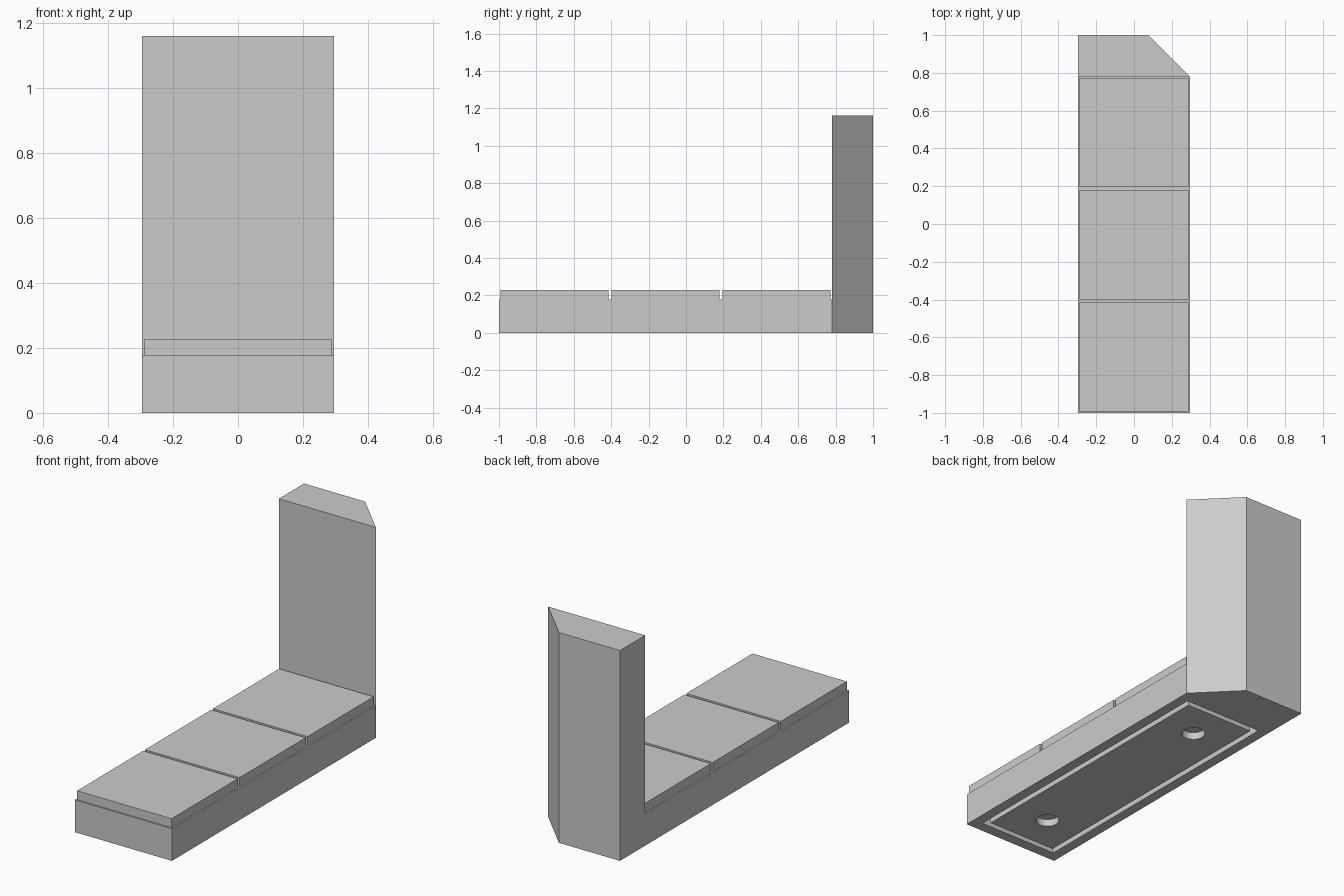
import bpy, bmesh

if "Cube" in bpy.data.objects:
    bpy.data.objects.remove(bpy.data.objects["Cube"], do_unlink=True)

HALF = 0.2965            # half width
BACK_Y = 0.78            # front face of the upright
BASE_H, TILE_H, TOP = 0.178, 0.05, 1.162
PITCH = (BACK_Y + 1) / 3
MID_Y = (BACK_Y - 1) / 2

grey = bpy.data.materials.new("plain grey")
grey.use_nodes = True
grey.diffuse_color = (0.6, 0.6, 0.6, 1)
grey.node_tree.nodes["Principled BSDF"].inputs["Base Color"].default_value = (0.6, 0.6, 0.6, 1)


def add_object(name, bm):
    bmesh.ops.recalc_face_normals(bm, faces=bm.faces)
    mesh = bpy.data.meshes.new(name)
    bm.to_mesh(mesh)
    bm.free()
    mesh.materials.append(grey)
    obj = bpy.data.objects.new(name, mesh)
    bpy.context.collection.objects.link(obj)
    return obj


def box(name, size, centre):
    bm = bmesh.new()
    bmesh.ops.create_cube(bm, size=1)
    bmesh.ops.scale(bm, vec=size, verts=bm.verts)
    bmesh.ops.translate(bm, vec=centre, verts=bm.verts)
    return add_object(name, bm)


def cylinder(name, radius, depth, centre):
    bm = bmesh.new()
    bmesh.ops.create_cone(bm, cap_ends=True, segments=48, radius1=radius,
                          radius2=radius, depth=depth)
    bmesh.ops.translate(bm, vec=centre, verts=bm.verts)
    return add_object(name, bm)


def cut(target, cutter):
    mod = target.modifiers.new("cut", 'BOOLEAN')
    mod.operation, mod.solver, mod.object = 'DIFFERENCE', 'EXACT', cutter
    bpy.context.view_layer.objects.active = target
    bpy.ops.object.modifier_apply(modifier=mod.name)
    bpy.data.objects.remove(cutter, do_unlink=True)


def raise_face(bm, face, height):
    geom = bmesh.ops.extrude_face_region(bm, geom=[face])["geom"]
    verts = [g for g in geom if isinstance(g, bmesh.types.BMVert)]
    bmesh.ops.translate(bm, vec=(0, 0, height), verts=verts)
    return next(g for g in geom if isinstance(g, bmesh.types.BMFace)), verts


# Base and upright: one footprint raised, then its back part raised again
bm = bmesh.new()
chamfer = 1 - BACK_Y
outline = [(-HALF, -1), (HALF, -1), (HALF, BACK_Y), (HALF - chamfer, 1),
           (-HALF, 1), (-HALF, BACK_Y)]
footprint = bm.faces.new([bm.verts.new((x, y, 0)) for x, y in outline])
top, verts = raise_face(bm, footprint, BASE_H)
if footprint.is_valid is False or all(f.calc_center_median().z > 0.01 for f in bm.faces):
    bm.faces.new([min(bm.verts, key=lambda v: (v.co.xy - p.xy).length + v.co.z)
                  for p in [w.co.to_3d() for w in top.verts]])
seam = [v for v in verts if abs(v.co.y - BACK_Y) < 0.001]
bmesh.ops.connect_verts(bm, verts=seam)
back = max((f for f in bm.faces if all(v.co.z > 0.1 for v in f.verts)),
           key=lambda f: f.calc_center_median().y)
raise_face(bm, back, TOP - BASE_H)
bmesh.ops.recalc_face_normals(bm, faces=bm.faces)
bmesh.ops.dissolve_limit(bm, angle_limit=0.01, verts=bm.verts, edges=bm.edges)
body = add_object("base_and_upright", bm)

# Pocket in the underside, filled by a slightly smaller panel to leave a groove
pocket_x, pocket_y, depth, gap = 0.48, 1.66, 0.06, 0.03
cut(body, box("pocket_cutter", (pocket_x, pocket_y, depth * 2), (0, MID_Y, 0)))
panel = box("underside_panel", (pocket_x - 2 * gap, pocket_y - 2 * gap, depth),
            (0, MID_Y, depth / 2))

# Two round blind holes in the panel
for side in (-1, 1):
    cut(panel, cylinder("hole_cutter", 0.06, 0.08, (0, MID_Y + side * 0.59, 0)))

# Three square tiles along the top
for i in range(3):
    size = PITCH - 0.016
    box(f"top_tile_{i + 1}", (size, size, TILE_H),
        (0, -1 + PITCH * (i + 0.5), BASE_H + TILE_H / 2))

# Smooth the hole walls, keep every edge sharp
bpy.ops.object.select_all(action='DESELECT')
panel.select_set(True)
bpy.context.view_layer.objects.active = panel
bpy.ops.object.shade_smooth_by_angle()
